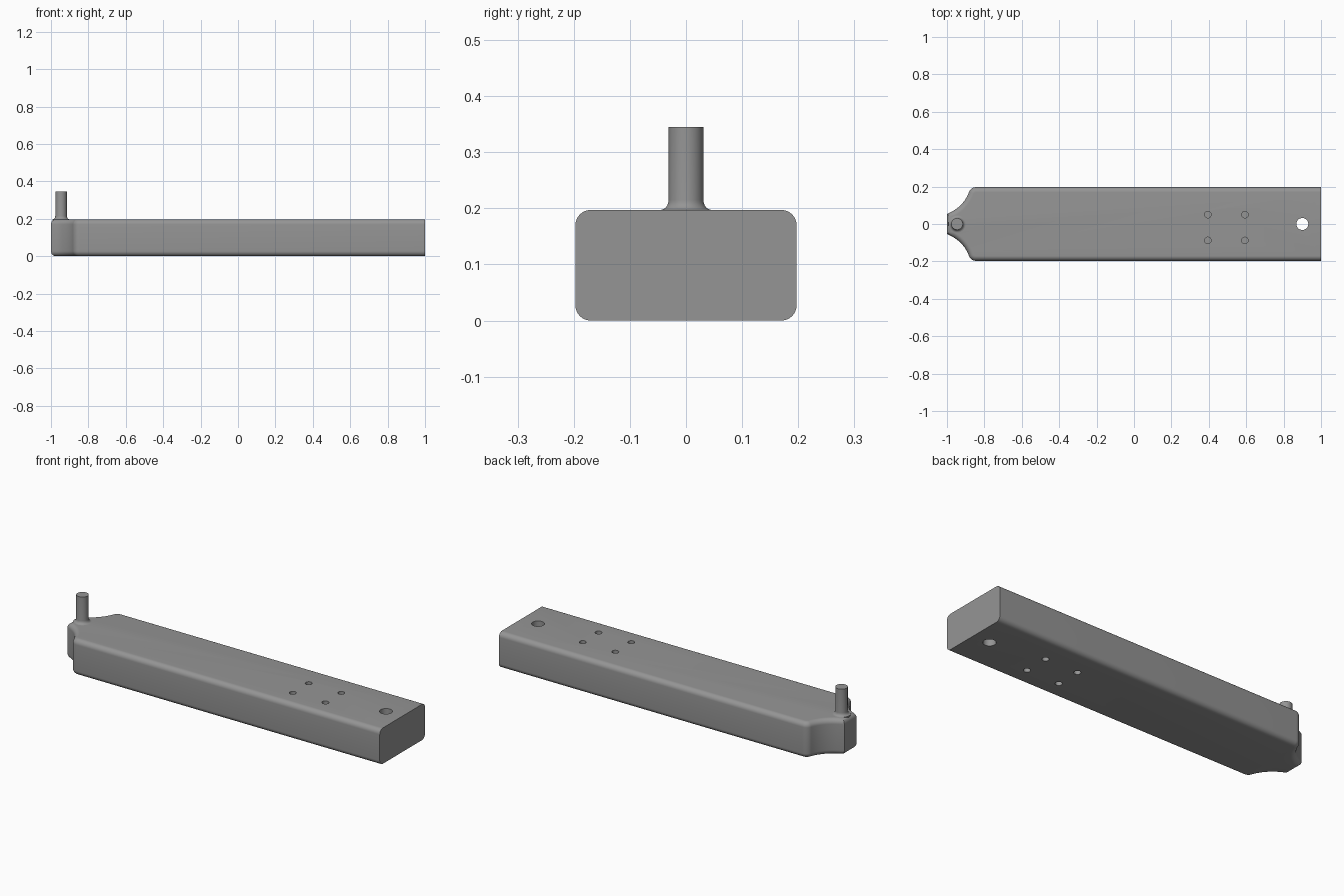
import bpy, bmesh, math
from mathutils import Vector

if "Cube" in bpy.data.objects:
    bpy.data.objects.remove(bpy.data.objects["Cube"])

HALF_W, HEIGHT, FILLET = 0.197, 0.197, 0.027

grey = bpy.data.materials.new("mid grey")
grey.diffuse_color = (0.3, 0.3, 0.3, 1)
grey.use_nodes = True
grey.node_tree.nodes["Principled BSDF"].inputs["Base Color"].default_value = grey.diffuse_color


def make_object(name, bm):
    bmesh.ops.recalc_face_normals(bm, faces=bm.faces)
    mesh = bpy.data.meshes.new(name)
    bm.to_mesh(mesh)
    bm.free()
    mesh.materials.append(grey)
    obj = bpy.data.objects.new(name, mesh)
    bpy.context.collection.objects.link(obj)
    return obj


def loft(name, rings):
    """Skin a stack of closed rings and cap both ends."""
    bm = bmesh.new()
    loops = [[bm.verts.new(p) for p in ring] for ring in rings]
    for a, b in zip(loops, loops[1:]):
        for i in range(len(a)):
            j = (i + 1) % len(a)
            bm.faces.new((a[i], a[j], b[j], b[i]))
    bm.faces.new(loops[0])
    bm.faces.new(loops[-1])
    return make_object(name, bm)


def smooth(obj):
    bpy.ops.object.select_all(action='DESELECT')
    obj.select_set(True)
    bpy.context.view_layer.objects.active = obj
    bpy.ops.object.shade_smooth_by_angle(angle=math.radians(35))


# Bar outline: narrow nose, concave flank, rounded shoulder, square end
def outline():
    x, y, start, end = -0.9716, 0.0677, math.radians(28), math.radians(70)
    half = [Vector((-1, 0.053))]
    for i in range(13):
        t = start + (end - start) * i / 12
        half.append(Vector((x + 0.19 * (math.sin(t) - math.sin(start)),
                            y + 0.19 * (math.cos(start) - math.cos(t)))))
    sx, sy = -0.845, HALF_W - 0.04
    for i in range(1, 9):
        t = end * (1 - i / 8)
        half.append(Vector((sx - 0.04 * math.sin(t), sy + 0.04 * math.cos(t))))
    half.append(Vector((1, HALF_W)))
    return half + [Vector((p.x, -p.y)) for p in reversed(half)]


def inset(points, d):
    """Offset a clockwise outline inwards, keeping the square end in place."""
    result = []
    for i, p in enumerate(points):
        a = (p - points[i - 1]).normalized()
        b = (points[(i + 1) % len(points)] - p).normalized()
        na, nb = Vector((a.y, -a.x)), Vector((b.y, -b.x))
        q = p + (na + nb) * (d / (1 + na.dot(nb)))
        if p.x > 0.99:
            q.x = 1.0
        result.append(q)
    return result


base = outline()
lower = []
for i in range(9):
    t = math.pi / 2 * i / 8
    lower.append((FILLET * (1 - math.sin(t)), FILLET * (1 - math.cos(t))))
levels = lower + [(d, HEIGHT - z) for d, z in reversed(lower)]
bar = loft("bar", [[(p.x, p.y, z) for p in inset(base, d)] for d, z in levels])

# Holes: one through the bar, four shallow ones on the top and underside
holes = bmesh.new()


def add_hole(x, y, z, radius, depth):
    made = bmesh.ops.create_cone(holes, cap_ends=True, segments=32, radius1=radius,
                                 radius2=radius, depth=depth)
    bmesh.ops.translate(holes, verts=made["verts"], vec=(x, y, z))


add_hole(0.9, 0, HEIGHT / 2, 0.032, 0.4)
for x in (0.395, 0.593):
    for y in (0.05, -0.088):
        for z in (0, HEIGHT):
            add_hole(x, y, z, 0.0175, 0.16)
cutter = make_object("hole_cutter", holes)
cutter.hide_render = True

cut = bar.modifiers.new("holes", 'BOOLEAN')
cut.operation, cut.solver, cut.object = 'DIFFERENCE', 'EXACT', cutter
bpy.context.view_layer.objects.active = bar
bpy.ops.object.modifier_apply(modifier=cut.name)
bpy.data.objects.remove(cutter)
smooth(bar)

# Upright pin with a flared foot
profile = [(0.046, 0.18)]
for i in range(7):
    t = math.pi / 2 * i / 6
    profile.append((0.046 - 0.015 * math.sin(t), HEIGHT + 0.018 * (1 - math.cos(t))))
profile.append((0.031, 0.345))
pin = loft("pin", [[(-0.946 + r * math.cos(math.tau * k / 48),
                     r * math.sin(math.tau * k / 48), z) for k in range(48)]
                   for r, z in profile])
smooth(pin)
